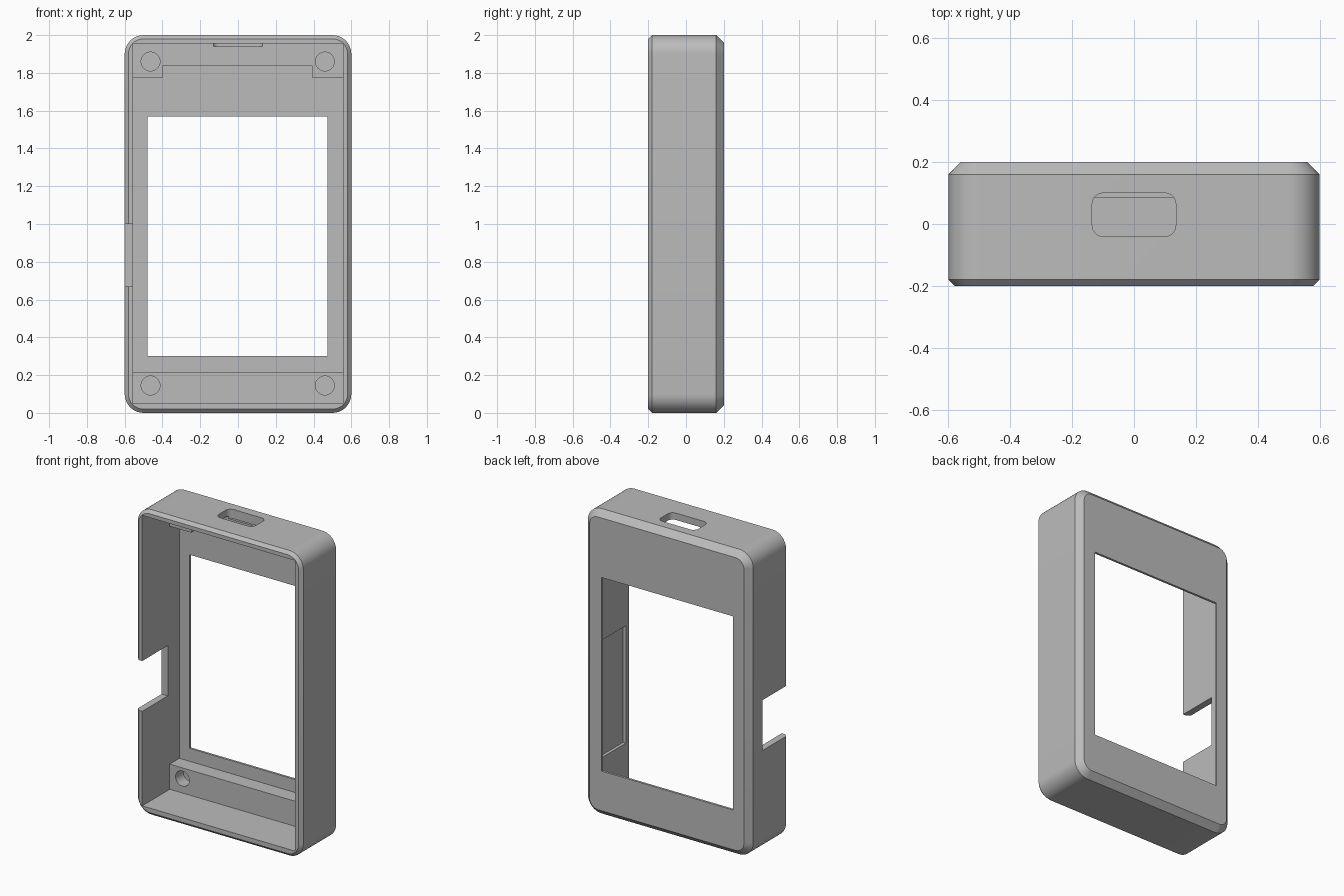
import bpy, bmesh, math
from mathutils import Vector

cube = bpy.data.objects.get("Cube")
if cube:
    bpy.data.objects.remove(cube, do_unlink=True)

grey = bpy.data.materials.new("plain grey")
grey.use_nodes = True
colour = (0.5, 0.5, 0.5, 1)
grey.diffuse_color = colour
grey.node_tree.nodes["Principled BSDF"].inputs["Base Color"].default_value = colour


def rounded_rect(w, h, r, steps=10):
    """Outline of a rectangle with round corners, centred on the origin."""
    pts = []
    for i, (sx, sy) in enumerate([(1, 1), (-1, 1), (-1, -1), (1, -1)]):
        for k in range(steps + 1):
            a = math.pi / 2 * (i + k / steps)
            pts.append((sx * (w - r) + r * math.cos(a), sy * (h - r) + r * math.sin(a)))
    return pts


def loft(name, rings):
    """Closed solid through rings of matching points."""
    bm = bmesh.new()
    loops = [[bm.verts.new(p) for p in ring] for ring in rings]
    n = len(loops[0])
    for a, b in zip(loops, loops[1:]):
        for i in range(n):
            j = (i + 1) % n
            bm.faces.new((a[i], a[j], b[j], b[i]))
    bm.faces.new(loops[0])
    bm.faces.new(loops[-1])
    bmesh.ops.recalc_face_normals(bm, faces=bm.faces)
    mesh = bpy.data.meshes.new(name)
    bm.to_mesh(mesh)
    bm.free()
    mesh.materials.append(grey)
    ob = bpy.data.objects.new(name, mesh)
    bpy.context.collection.objects.link(ob)
    return ob


def prism(name, outline, y0, y1):
    """Extrude an x-z outline along y."""
    return loft(name, [[(x, y, z) for x, z in outline] for y in (y0, y1)])


def box(name, x0, x1, y0, y1, z0, z1):
    return prism(name, [(x0, z0), (x1, z0), (x1, z1), (x0, z1)], y0, y1)


# Rounded outer case with a chamfer at the front and a wider one at the back
rings = []
for y, inset in [(-0.2, 0.02), (-0.18, 0), (0.16, 0), (0.2, 0.04)]:
    outline = rounded_rect(0.6 - inset, 1 - inset, 0.1 - inset)
    rings.append([(x, y, z + 1) for x, z in outline])
case = loft("case_shell", rings)

W, LEDGE, PLATE = 0.555, 0.085, 0.185
cutters = [box("cavity_cutter", -W, W, -0.3, LEDGE, 0.05, 1.955)]

# Deeper cavity, which leaves the screw ledges at the top and bottom
deep = [(-W, 0.215), (W, 0.215), (W, 1.775), (0.392, 1.775),
        (0.392, 1.84), (-0.397, 1.84), (-0.397, 1.775), (-W, 1.775)]
cutters.append(prism("deep_cavity_cutter", deep, 0, PLATE))

# Screen window, side notch and inner side recess
cutters.append(box("window_cutter", -0.48, 0.473, 0, 0.3, 0.3, 1.57))
cutters.append(box("side_notch_cutter", -0.7, -0.5, -0.3, 0.065, 0.67, 1.0))
cutters.append(box("side_recess_cutter", 0.5, 0.575, -0.17, 0.13, 0.32, 1.09))

# Port slot through the top wall
slot = rounded_rect(0.135, 0.07, 0.035, 6)
cutters.append(loft("port_cutter", [[(x, y + 0.03, z) for x, y in slot] for z in (1.94, 2.1)]))

# Blind screw holes in the ledges
for x in (-0.463, 0.46):
    for z in (0.145, 1.86):
        hole = [(x + 0.05 * math.cos(a), z + 0.05 * math.sin(a))
                for a in (math.tau * k / 32 for k in range(32))]
        cutters.append(prism("screw_hole_cutter", hole, 0, 0.165))

bpy.context.view_layer.objects.active = case
for cutter in cutters:
    mod = case.modifiers.new("cut", 'BOOLEAN')
    mod.operation = 'DIFFERENCE'
    mod.solver = 'EXACT'
    mod.object = cutter
    bpy.ops.object.modifier_apply(modifier=mod.name)
    bpy.data.objects.remove(cutter, do_unlink=True)

# Smooth the round corners, keep the edges sharp
bpy.ops.object.select_all(action='DESELECT')
case.select_set(True)
bpy.ops.object.shade_smooth_by_angle(angle=math.radians(25))
